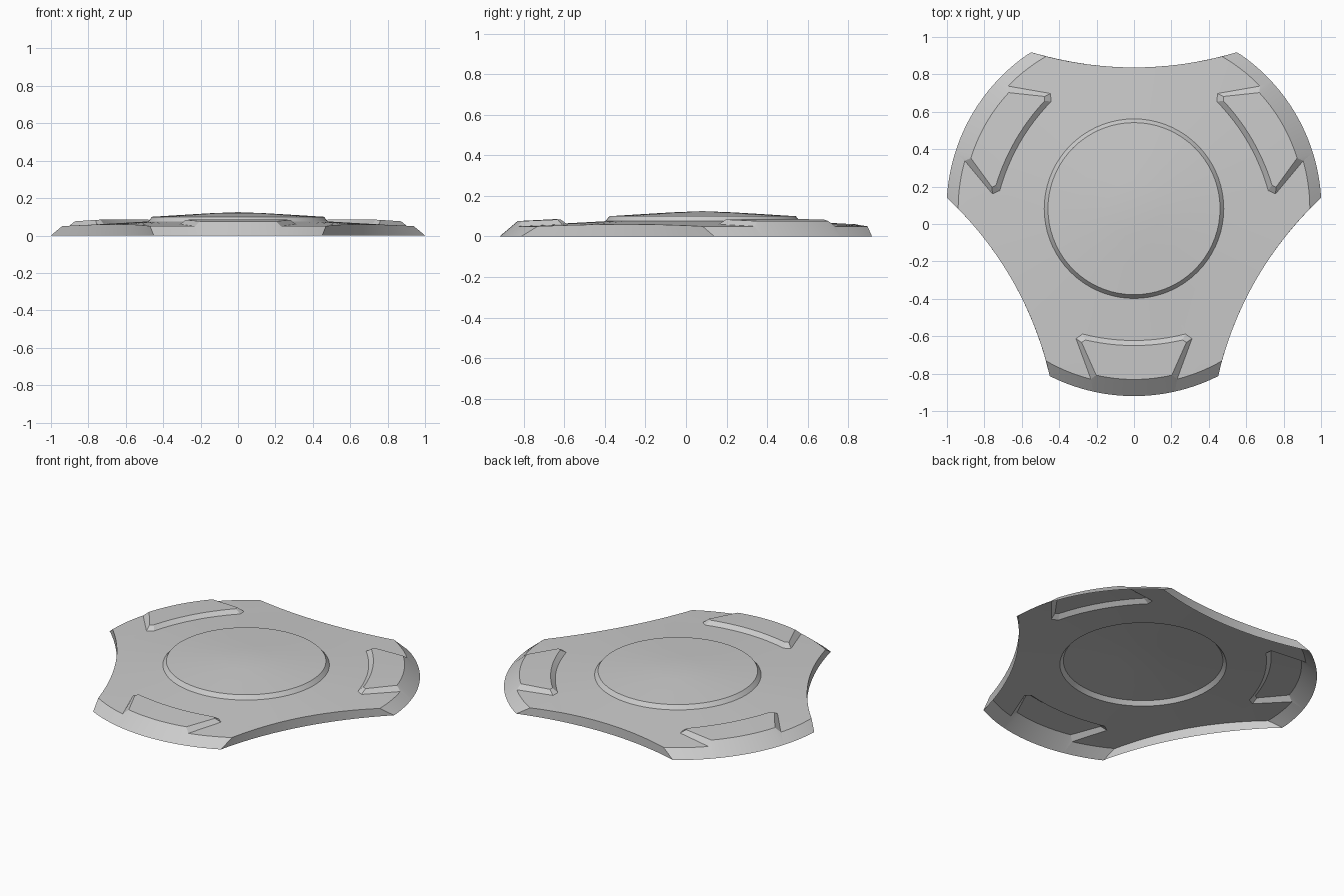
import bpy, bmesh
from math import sin, cos, radians, pi, hypot
from mathutils import Vector

if "Cube" in bpy.data.objects:
    bpy.data.objects.remove(bpy.data.objects["Cube"])

CY = 0.082                      # centre of the threefold symmetry
RIM, OUT = 0.94, 1.002          # radius of top rim and of bottom rim
A_TOP, A_BOT, A_PAD = 30, 26.7, 14.2


def slope_z(r):
    return 0.05 + 0.055 * (RIM - r)


def place(t, r, deg, z=None, lift=0.0):
    """Point at radial distance r and sideways offset t in a lobe's frame."""
    a = radians(deg)
    if z is None:
        z = slope_z(hypot(t, r)) + lift
    return Vector((r * cos(a) - t * sin(a), CY + r * sin(a) + t * cos(a), z))


def arc(r, a0, a1, n, deg, z):
    res = []
    for i in range(n):
        a = radians(a0 + (a1 - a0) * i / (n - 1))
        res.append(place(r * sin(a), r * cos(a), deg, z))
    return res


def strip(bm, a, b):
    va, vb = [bm.verts.new(p) for p in a], [bm.verts.new(p) for p in b]
    for i in range(len(a) - 1):
        bm.faces.new((va[i], va[i + 1], vb[i + 1], vb[i]))


def loop_edges(bm, pts):
    vs = [bm.verts.new(p) for p in pts]
    return [bm.edges.new((vs[i - 1], vs[i])) for i in range(len(vs))]


def finish(bm, name):
    bmesh.ops.remove_doubles(bm, verts=bm.verts, dist=0.003)
    bmesh.ops.recalc_face_normals(bm, faces=bm.faces)
    if sum(f.normal.z * f.calc_area() for f in bm.faces) < 0:
        bmesh.ops.reverse_faces(bm, faces=bm.faces)
    me = bpy.data.meshes.new(name)
    bm.to_mesh(me)
    bm.free()
    ob = bpy.data.objects.new(name, me)
    bpy.context.collection.objects.link(ob)
    bpy.ops.object.select_all(action='DESELECT')
    bpy.context.view_layer.objects.active = ob
    ob.select_set(True)
    bpy.ops.object.shade_smooth_by_angle(angle=radians(20))


def mirrored(half):
    return half + [(-t, r) for t, r in reversed(half) if t != 0]


# Half outlines of a pad (inner side) at its base and at its top
curve = [i / 6 for i in range(7)]
base_half = [(-0.31, 0.695)] + [(-0.275 * (1 - s), 0.705 - 0.035 * (1 - s) ** 2) for s in curve[:-1]] + [(0, 0.705)]
top_half = [(-0.28, 0.715)] + [(-0.26 * (1 - s), 0.732 - 0.03 * (1 - s) ** 2) for s in curve[:-1]] + [(0, 0.732)]
base_in, top_in = mirrored(base_half), mirrored(top_half)

plate = bmesh.new()
outline = []
ratio = A_BOT / A_TOP
for k in range(3):
    d = 270 + 120 * k
    # sloped lobe ends on both sides of the pad
    left = arc(RIM, -A_TOP, -A_PAD, 8, d, 0.05)
    right = arc(RIM, A_PAD, A_TOP, 8, d, 0.05)
    strip(plate, left, arc(OUT, -A_BOT, -A_PAD * ratio, 8, d, 0))
    strip(plate, right, arc(OUT, A_PAD * ratio, A_BOT, 8, d, 0))
    # concave upright side wall
    side = lambda h, z: [place(h * s / 12, 0.755 + 0.0592 * (h * s / 12 / 0.47) ** 2, d + 60, z)
                         for s in range(-12, 13)]
    side_top = side(0.47, None)
    strip(plate, side_top, side(0.55, 0))
    notch = [place(t, r, d) for t, r in base_in]
    outline += left + notch + right + side_top[1:-1]

    # raised pad: walls, top and sloped outer end
    pad = bmesh.new()
    n = len(top_in)
    top = [place(t, r, d, lift=0.024) for t, r in top_in]
    outer = arc(0.913, -12.8, 12.8, n, d, 0.076)
    foot = arc(OUT, -A_PAD * ratio, A_PAD * ratio, n, d, 0)
    strip(pad, [left[-1]] + notch + [right[0]], [outer[0]] + top + [outer[-1]])
    strip(pad, top, outer)
    strip(pad, [left[-1]] + outer + [right[0]], [foot[0]] + foot + [foot[-1]])
    finish(pad, f"raised_pad_{k + 1}")

# sloping top of the plate, open under the disc
ring = lambda r, z: arc(r, 0, 360, 73, 0, z)
edges = loop_edges(plate, outline) + loop_edges(plate, ring(0.48, slope_z(0.48))[:-1])
bmesh.ops.triangle_fill(plate, edges=edges, use_beauty=True, use_dissolve=False, normal=(0, 0, 1))
finish(plate, "three_lobed_plate")

# raised shallow-cone disc in the middle
disc = bmesh.new()
profile = [(0.48, slope_z(0.48)), (0.46, 0.1), (0.3, 0.11), (0.15, 0.119), (0.0, 0.125)]
for (r0, z0), (r1, z1) in zip(profile, profile[1:]):
    strip(disc, ring(r0, z0), ring(r1, z1))
finish(disc, "centre_disc")
